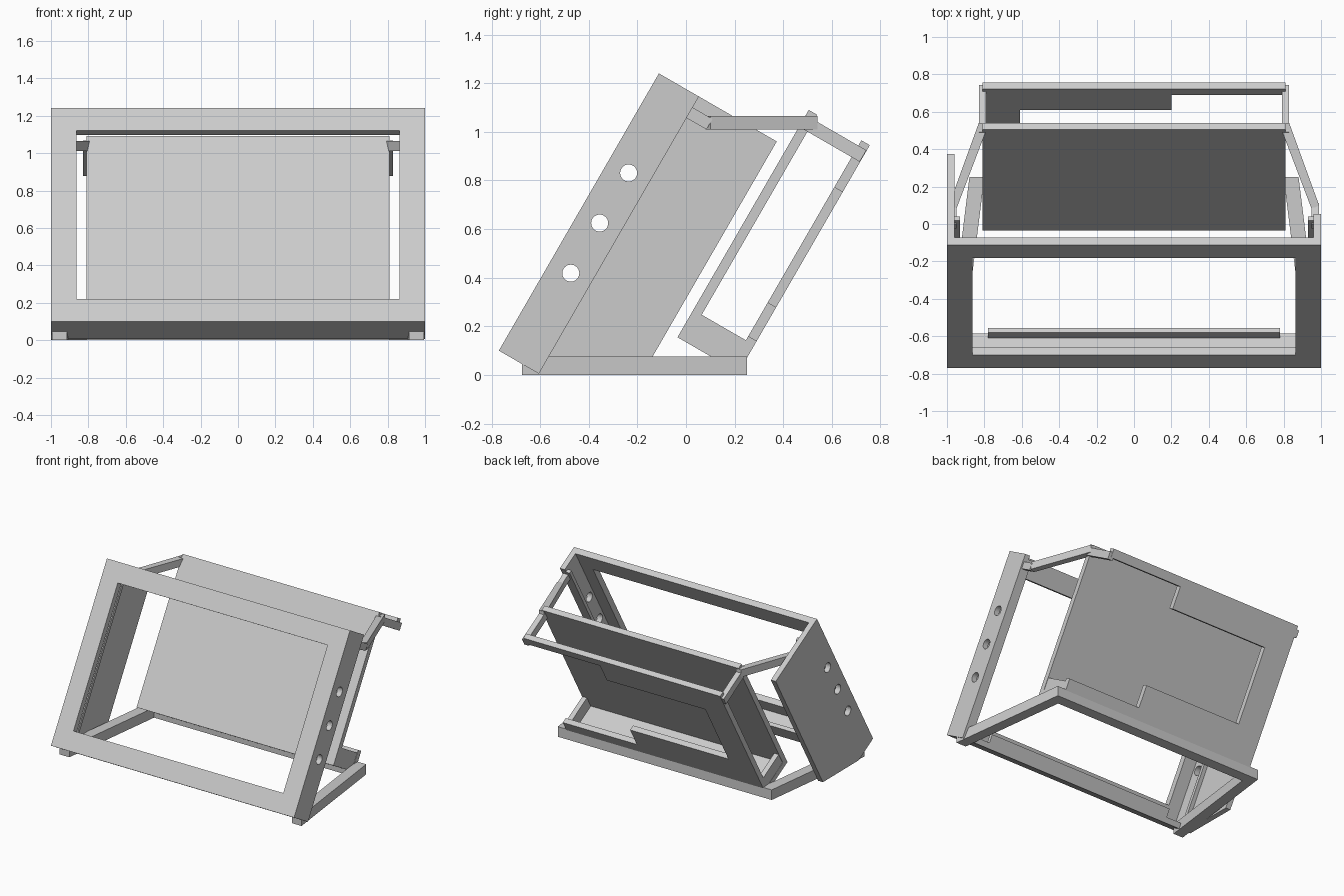
import bpy, bmesh, math
from mathutils import Vector

cube = bpy.data.objects.get("Cube")
if cube:
    bpy.data.objects.remove(cube, do_unlink=True)

grey = bpy.data.materials.new("light grey")
grey.use_nodes = True
COLOUR = (0.6, 0.6, 0.6, 1)
grey.diffuse_color = COLOUR
grey.node_tree.nodes["Principled BSDF"].inputs["Base Color"].default_value = COLOUR

# Tilted directions shared by the frame and the cradle
UP = Vector((0, 0.5, math.sqrt(0.75)))
BACK = Vector((0, math.sqrt(0.75), -0.5))
FRAME = Vector((0, -0.77, 0.10))
CRADLE = Vector((0, -0.035, 0.155))
WALL = 0.04


def prism(name, points, low, high, place):
    """Extrude a 2D outline from low to high; place maps (p, q, t) to space."""
    bm = bmesh.new()
    rings = [[bm.verts.new(place(p, q, t)) for p, q in points] for t in (low, high)]
    for ring in rings:
        bm.faces.new(ring)
    for i in range(len(points)):
        j = (i + 1) % len(points)
        bm.faces.new((rings[0][i], rings[0][j], rings[1][j], rings[1][i]))
    bmesh.ops.recalc_face_normals(bm, faces=bm.faces)
    mesh = bpy.data.meshes.new(name)
    bm.to_mesh(mesh)
    bm.free()
    obj = bpy.data.objects.new(name, mesh)
    bpy.context.collection.objects.link(obj)
    mesh.materials.append(grey)
    return obj


def tilted(origin):
    """Outline in x and height along the tilt, extruded in depth."""
    return lambda x, s, d: origin + Vector((x, 0, 0)) + UP * s + BACK * d


def box(name, origin, x0, x1, s0, s1, d0, d1):
    return prism(name, [(x0, s0), (x1, s0), (x1, s1), (x0, s1)], d0, d1, tilted(origin))


def sideways(y, z, x):
    return Vector((x, y, z))


def upright(x, y, z):
    return Vector((x, y, z))


def cut(obj, cutter):
    mod = obj.modifiers.new("cut", "BOOLEAN")
    mod.operation, mod.solver, mod.object = "DIFFERENCE", "EXACT", cutter
    bpy.context.view_layer.objects.active = obj
    bpy.ops.object.modifier_apply(modifier=mod.name)
    bpy.data.objects.remove(cutter, do_unlink=True)


# Front frame with its window, floor and rear lip
HEIGHT, DEPTH, BORDER = 1.317, 0.19, 0.138
front = box("front_frame", FRAME, -1, 1, 0, HEIGHT, 0, 0.046)
cut(front, box("window_cutter", FRAME, -0.863, 0.863, BORDER, HEIGHT - BORDER, -0.1, 0.2))
box("frame_floor", FRAME, -0.97, 0.97, 0, WALL, 0.02, DEPTH)
box("frame_lip", FRAME, -0.78, 0.78, 0.03, 0.10, 0.162, DEPTH)


# Side plates: the right one reaches further back and is cut level at the ground
def frame_point(s, d):
    p = FRAME + UP * s + BACK * d
    return (p.y, p.z)


LONG = 0.56
ground_s = (BACK.z * -LONG - FRAME.z) / UP.z
short_plate = [frame_point(*c) for c in ((0, 0), (0, DEPTH), (HEIGHT, DEPTH), (HEIGHT, 0))]
long_plate = [frame_point(*c) for c in
              ((0, 0), (0, 0.195), (ground_s, LONG), (HEIGHT, LONG), (HEIGHT, 0))]

for side, label, outline in ((1, "left", short_plate), (-1, "right", long_plate)):
    plate = prism(label + "_side_plate", outline, side * (1 - WALL), side, sideways)
    for s in (0.424, 0.662, 0.90):
        y, z = frame_point(s, 0.097)
        circle = [(y + 0.035 * math.cos(a * math.pi / 16),
                   z + 0.035 * math.sin(a * math.pi / 16)) for a in range(32)]
        cut(plate, prism("hole_cutter", circle, side * 0.9, side * 1.1, sideways))

    # Inner rail and the arm that carries the cradle
    box(label + "_inner_rail", FRAME, side * 0.93, side * 0.965, WALL, 1.29, 0.165, DEPTH)
    box(label + "_arm_root", FRAME, side * 0.95, side * 0.99, 1.215, 1.265, 0.16, 0.285)
    prism(label + "_arm", [(side * x, y) for x, y in
          ((0.95, 0.08), (0.79, 0.50), (0.79, 0.54), (0.83, 0.54), (0.99, 0.10))],
          1.01, 1.065, upright)
    box(label + "_cradle_bracket", CRADLE, side * 0.79, side * 0.83, 1.0, 1.055, 0, 0.288)

    # Base runner, narrowing toward the back
    prism(label + "_base_runner", [(side * x, y) for x, y in
          ((0.915, -0.675), (0.995, -0.675), (0.88, 0.25), (0.80, 0.25))],
          0, 0.075, upright)
    box(label + "_tray_end", CRADLE, side * 0.77, side * 0.808, 0, 0.13, 0.02, 0.288)

# Base rear rail
prism("base_rear_rail", [(-0.885, 0.17), (0.885, 0.17), (0.88, 0.25), (-0.88, 0.25)],
      0, 0.075, upright)

# Cradle: front panel, tray floor and stepped rear sheet open on the left
W, TOP = 0.81, 1.08
box("cradle_front_panel", CRADLE, -W, W, 0, TOP, 0, WALL)
box("cradle_tray_floor", CRADLE, -W, W, 0, WALL, 0.02, 0.288)
prism("cradle_rear_sheet", [(-W, 0), (W, 0), (W, 0.15), (0.2, 0.15), (0.2, 0.31),
      (-0.61, 0.31), (-0.61, 0.857), (0.2, 0.857), (0.2, 1.017), (W, 1.017),
      (W, TOP), (-W, TOP)], 0.25, 0.29, tilted(CRADLE))
